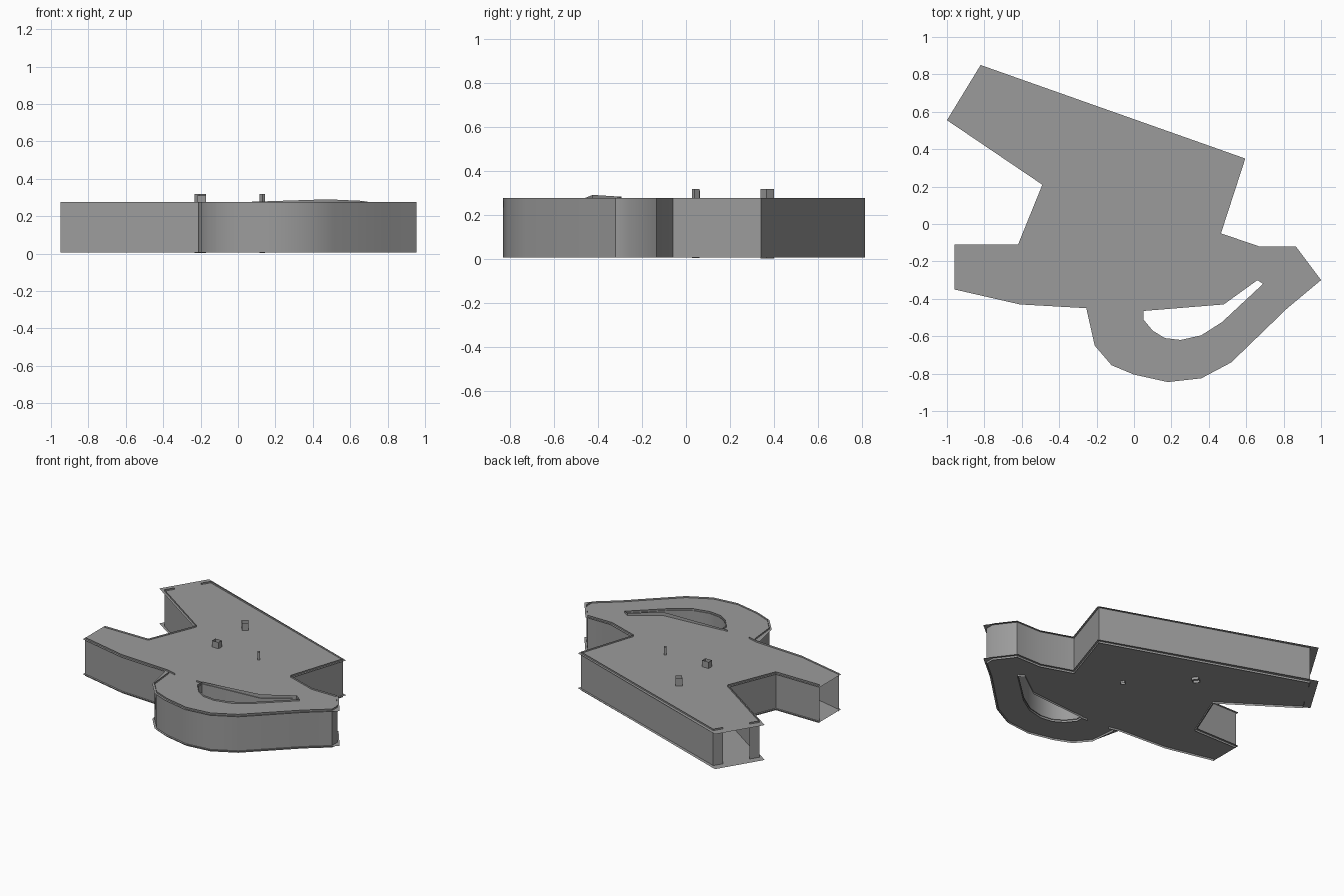
import bpy, bmesh, math
from mathutils import Vector, Matrix

if "Cube" in bpy.data.objects:
    bpy.data.objects.remove(bpy.data.objects["Cube"])

Z_LOW, Z_HIGH = 0.006, 0.276         # wall bottom / top
FLOOR_Z, ROOF_Z = 0.02, 0.265        # thin slabs sit just inside the walls

OUTLINE = [(-.82, .85), (.595, .35), (.465, -.05), (.67, -.12), (.865, -.12),
           (1, -.30), (.82, -.45), (.52, -.74), (.36, -.825), (.18, -.845),
           (0, -.805), (-.12, -.755), (-.21, -.65), (-.255, -.45),
           (-.61, -.43), (-.96, -.35), (-.96, -.11), (-.62, -.11),
           (-.49, .21), (-1, .555)]
HOLE = [(.05, -.465), (.05, -.51), (.10, -.57), (.165, -.61), (.25, -.62),
        (.36, -.595), (.47, -.525), (.69, -.32), (.66, -.30), (.48, -.43)]

grey = bpy.data.materials.new("dark_grey")
grey.diffuse_color = (.33, .33, .33, 1)
grey.use_nodes = True
grey.node_tree.nodes["Principled BSDF"].inputs["Base Color"].default_value = grey.diffuse_color


def finish(name, bm, smooth=False):
    me = bpy.data.meshes.new(name)
    bm.to_mesh(me)
    bm.free()
    me.materials.append(grey)
    ob = bpy.data.objects.new(name, me)
    bpy.context.collection.objects.link(ob)
    if smooth:
        bpy.ops.object.select_all(action='DESELECT')
        ob.select_set(True)
        bpy.context.view_layer.objects.active = ob
        bpy.ops.object.shade_smooth_by_angle(angle=math.radians(40))
    return ob


def inset(pts, d):
    """Mitred offset of a closed loop to its right-hand side."""
    out = []
    for i, p in enumerate(pts):
        a, p, b = Vector(pts[i - 1]), Vector(p), Vector(pts[(i + 1) % len(pts)])
        e, f = (p - a).normalized(), (b - p).normalized()
        n, m = Vector((e.y, -e.x)), Vector((f.y, -f.x))
        out.append(tuple(p + (n + m) * d / max(1 + n.dot(m), .4)))
    return out


def slab(name, z):
    bm = bmesh.new()
    edges = []
    for loop in (OUTLINE, HOLE):
        vs = [bm.verts.new((x, y, z)) for x, y in loop]
        edges += [bm.edges.new((vs[i - 1], vs[i])) for i in range(len(vs))]
    bmesh.ops.triangle_fill(bm, edges=edges, use_beauty=True, normal=(0, 0, 1))
    return finish(name, bm)


def wall(name, pts, closed=False, raised=None):
    bm = bmesh.new()
    raised = raised or {}
    low = [bm.verts.new((x, y, Z_LOW)) for x, y in pts]
    top = [bm.verts.new((x, y, Z_HIGH + raised.get(i, 0)))
           for i, (x, y) in enumerate(pts)]
    for i in range(0 if closed else 1, len(pts)):
        bm.faces.new((low[i - 1], top[i - 1], top[i], low[i]))
    return finish(name, bm, smooth=True)


def tube(name, x, y, sx, sy, z0, z1, turn=0):
    """Open-ended rectangular tube."""
    bm = bmesh.new()
    bmesh.ops.create_cube(bm, size=1, matrix=(
        Matrix.Translation((x, y, (z0 + z1) / 2))
        @ Matrix.Rotation(math.radians(turn), 4, 'Z')
        @ Matrix.Diagonal((sx, sy, z1 - z0, 1))))
    bm.normal_update()
    caps = [f for f in bm.faces if abs(f.normal.z) > .9]
    bmesh.ops.delete(bm, geom=caps, context='FACES')
    return finish(name, bm)


# floor and roof sheets
slab("floor_slab", FLOOR_Z)
slab("roof_slab", ROOF_Z)

# outer walls, with open ends and short door jambs
w = inset(OUTLINE, .014)
wall("rear_wall", [(-.815, .755), (-.78, .812)] + w[1:5]
     + [(.955, -.262), (.955, -.32)])
wall("curved_front_wall", [(.955, -.32)] + w[6:13] + [(-.215, -.46)])
wall("left_front_wall", [(-.17, -.455)] + w[13:15] + [(-.95, -.338)])
wall("left_wall", [(-.95, -.124)] + w[17:19] + [(-.95, .54), (-.912, .60)])

# courtyard walls and the doorway stub into the curved wing
wall("courtyard_wall", inset(HOLE, .006), True, {9: .014, 8: .006})
wall("doorway_stub", [(0, -.462), (.05, -.465)])

# columns through the slabs and the roof vent
tube("main_column", -.203, .37, .044, .044, .002, .318, 36)
tube("slim_column", .13, .045, .018, .028, .003, .318, 36)
tube("roof_vent", -.195, .045, .05, .036, .255, .31)
